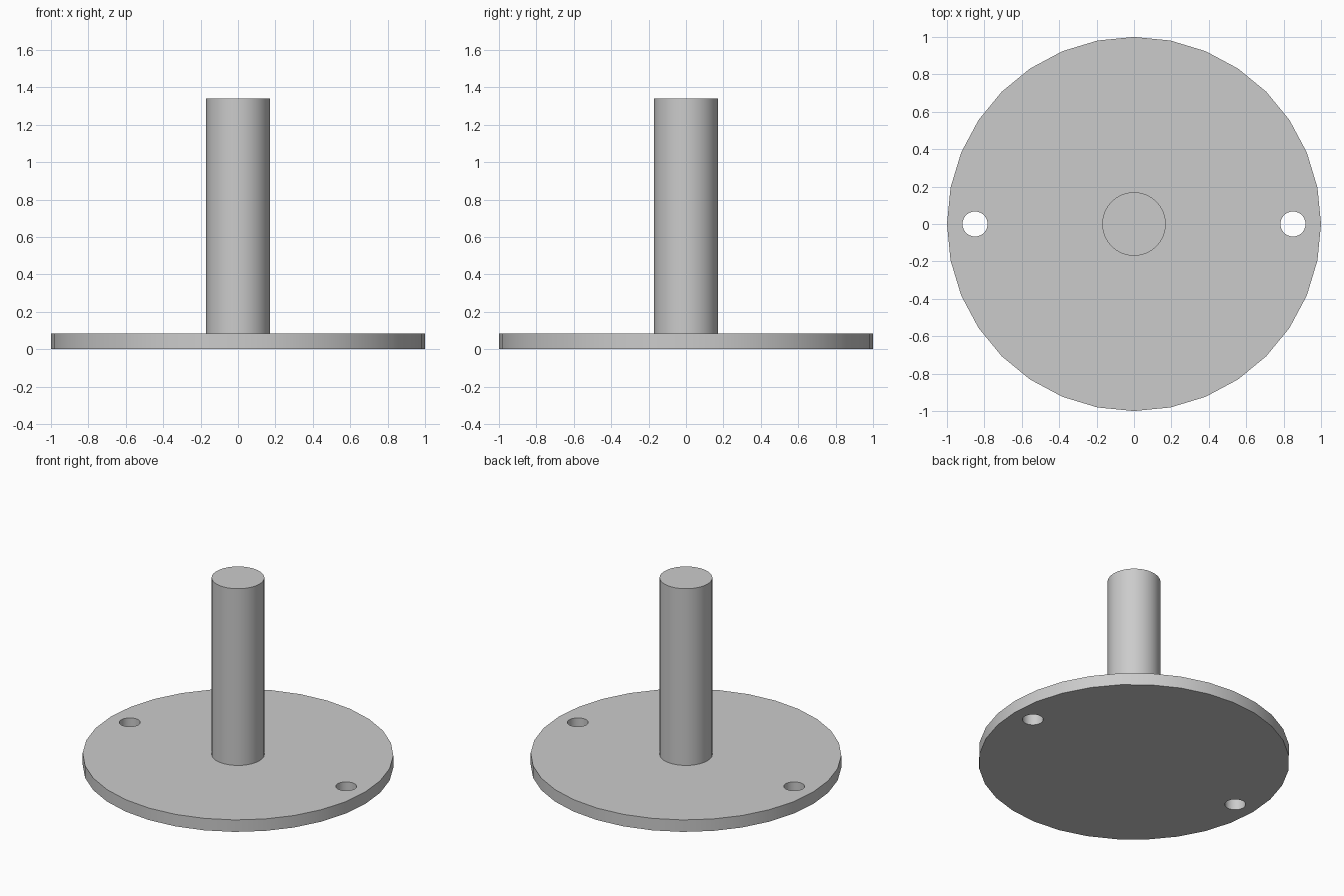
import bpy

cube = bpy.data.objects.get("Cube")
if cube:
    bpy.data.objects.remove(cube, do_unlink=True)

PLATE_HEIGHT = 0.085
POST_TOP = 1.34

# Single plain grey
grey = bpy.data.materials.new("plain grey")
grey.use_nodes = True
colour = (0.6, 0.6, 0.6, 1)
grey.diffuse_color = colour
grey.node_tree.nodes["Principled BSDF"].inputs["Base Color"].default_value = colour


def cylinder(name, radius, bottom, top, x=0, sides=32):
    bpy.ops.mesh.primitive_cylinder_add(
        vertices=sides, radius=radius, depth=top - bottom,
        location=(x, 0, (bottom + top) / 2))
    obj = bpy.context.object
    obj.name = name
    obj.data.materials.append(grey)
    return obj


def smooth(obj):
    bpy.ops.object.select_all(action="DESELECT")
    obj.select_set(True)
    bpy.context.view_layer.objects.active = obj
    bpy.ops.object.shade_smooth_by_angle()


# Round base plate with two screw holes on opposite sides
plate = cylinder("base_plate", 1, 0, PLATE_HEIGHT)
for side, x in (("left", 0.85), ("right", -0.85)):
    cutter = cylinder(side + "_hole_cutter", 0.067, -0.1, 0.2, x)
    hole = plate.modifiers.new(side + " hole", "BOOLEAN")
    hole.operation = "DIFFERENCE"
    hole.solver = "EXACT"
    hole.object = cutter
    bpy.context.view_layer.objects.active = plate
    bpy.ops.object.modifier_apply(modifier=hole.name)
    bpy.data.objects.remove(cutter, do_unlink=True)
smooth(plate)

# Upright post standing on the plate
smooth(cylinder("post", 0.17, PLATE_HEIGHT, POST_TOP))
